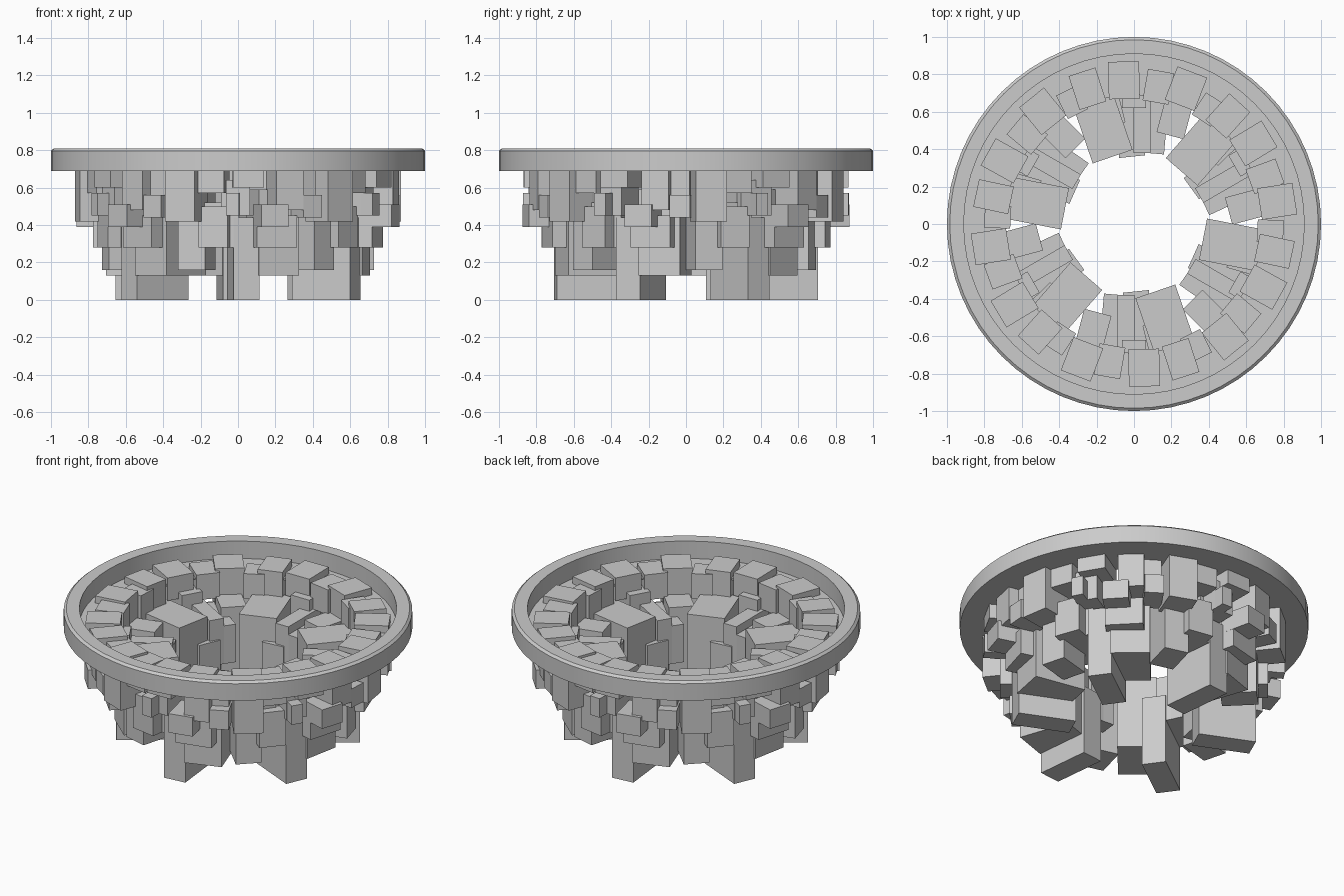
import bpy, bmesh
from math import cos, sin, pi, radians
from mathutils import Matrix

if "Cube" in bpy.data.objects:
    bpy.data.objects.remove(bpy.data.objects["Cube"])

FOLDS = 6  # the block pattern repeats every 60 degrees


def make_object(name, bm):
    bmesh.ops.recalc_face_normals(bm, faces=bm.faces)
    mesh = bpy.data.meshes.new(name)
    bm.to_mesh(mesh)
    bm.free()
    ob = bpy.data.objects.new(name, mesh)
    bpy.context.collection.objects.link(ob)
    return ob


def lathe(name, profile, sides):
    bm = bmesh.new()
    rings = []
    for i in range(sides):
        a = 2 * pi * i / sides
        rings.append([bm.verts.new((r * cos(a), r * sin(a), z)) for r, z in profile])
    n = len(profile)
    for i in range(sides):
        p, q = rings[i], rings[(i + 1) % sides]
        for j in range(n):
            k = (j + 1) % n
            bm.faces.new((p[j], q[j], q[k], p[k]))
    return make_object(name, bm)


def block_tier(name, blocks):
    """Each block: angle, facing angle, inner radius, outer radius, width, bottom, top."""
    bm = bmesh.new()
    for ang, face, r0, r1, w, z0, z1 in blocks:
        for k in range(FOLDS):
            a = radians(ang + k * 360 / FOLDS)
            f = radians(face + k * 360 / FOLDS)
            rc = (r0 + r1) / 2
            m = (Matrix.Translation((rc * cos(a), rc * sin(a), (z0 + z1) / 2))
                 @ Matrix.Rotation(f, 4, 'Z')
                 @ Matrix.Diagonal((r1 - r0, w, z1 - z0, 1)))
            bmesh.ops.create_cube(bm, size=1, matrix=m)
    return make_object(name, bm)


# Rim ring with a chamfered top edge and a thin inner shelf that carries the blocks
rim = lathe("rim_ring", [(0.69, 0.69), (1.0, 0.69), (1.0, 0.797), (0.985, 0.81),
                         (0.91, 0.81), (0.91, 0.70), (0.69, 0.70)], 64)
bpy.context.view_layer.objects.active = rim
rim.select_set(True)
bpy.ops.object.shade_smooth_by_angle(angle=radians(30))

# Lowest hanging blocks
block_tier("bottom_blocks", [(93, 96, 0.36, 0.70, 0.14, 0.0, 0.44)])

# Wide inner blocks and their narrow neighbours
block_tier("inner_blocks", [
    (108, 109, 0.378, 0.70, 0.225, 0.13, 0.59),
    (85.5, 90, 0.38, 0.70, 0.09, 0.28, 0.57),
    (77, 85, 0.39, 0.72, 0.10, 0.28, 0.52),
    (69, 75, 0.51, 0.72, 0.15, 0.16, 0.58),
])

# Middle tier blocks
block_tier("middle_blocks", [
    (106, 104, 0.54, 0.77, 0.22, 0.28, 0.45),
    (80, 80, 0.55, 0.77, 0.16, 0.28, 0.50),
])

# Small outer blocks below the rim
block_tier("outer_blocks", [
    (103, 103, 0.68, 0.88, 0.15, 0.39, 0.51),
    (88, 88, 0.70, 0.87, 0.07, 0.45, 0.57),
    (90, 90, 0.62, 0.80, 0.13, 0.45, 0.64),
    (118, 116, 0.68, 0.86, 0.11, 0.44, 0.56),
])

# Top tier tiles standing through the shelf
block_tier("top_blocks", [
    (94, 91, 0.67, 0.87, 0.165, 0.60, 0.745),
    (109, 108, 0.67, 0.86, 0.15, 0.48, 0.745),
    (69, 69, 0.68, 0.87, 0.17, 0.42, 0.745),
    (80, 80, 0.66, 0.83, 0.14, 0.57, 0.73),
    (117, 117, 0.66, 0.80, 0.12, 0.56, 0.72),
])
